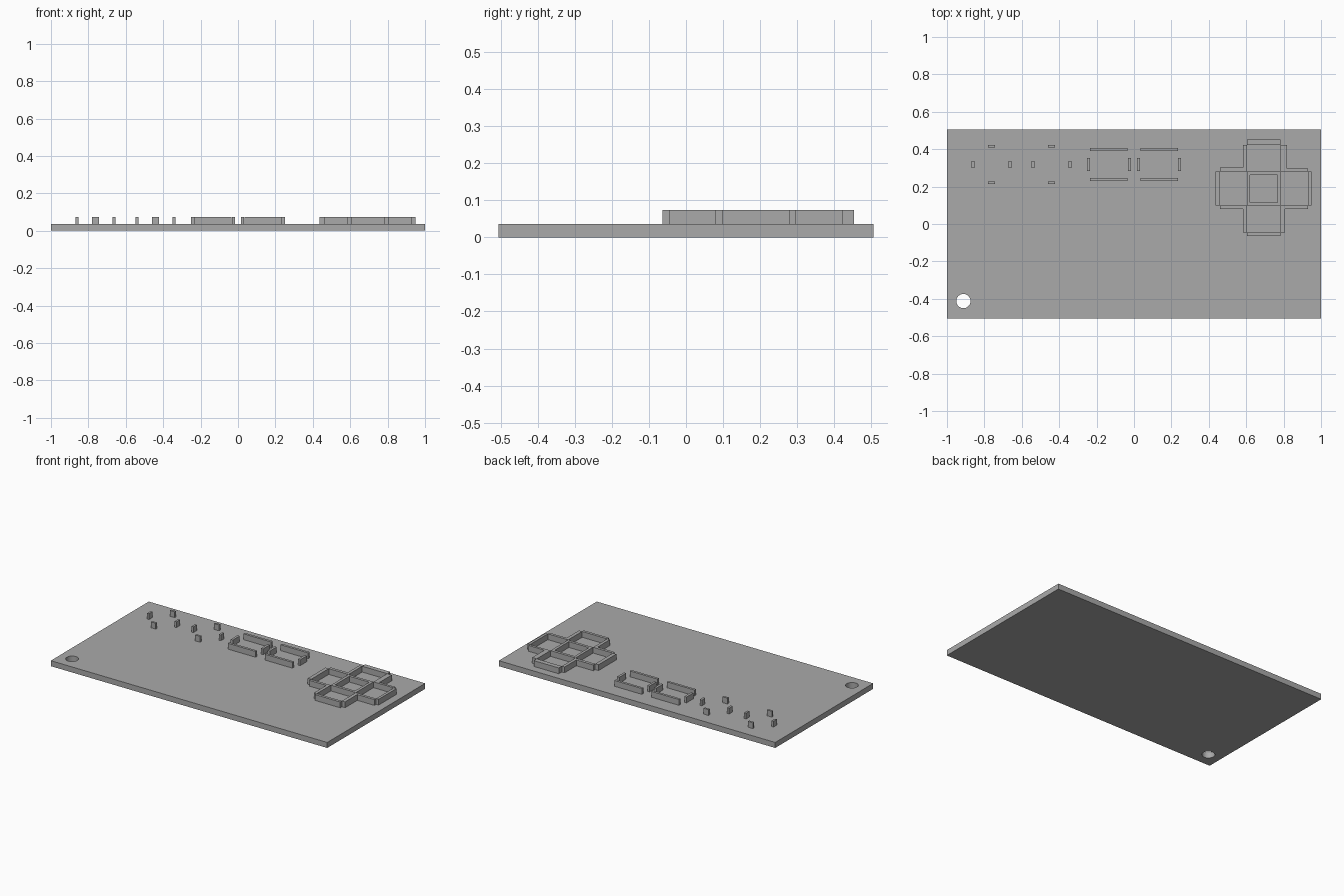
import bpy, bmesh
from mathutils import Matrix

BOARD_TOP, WALL_TOP = 0.036, 0.074

if "Cube" in bpy.data.objects:
    bpy.data.objects.remove(bpy.data.objects["Cube"], do_unlink=True)

grey = bpy.data.materials.new("plain grey")
grey.use_nodes = True
grey.diffuse_color = (0.4, 0.4, 0.4, 1)
grey.node_tree.nodes["Principled BSDF"].inputs["Base Color"].default_value = grey.diffuse_color


def make_boxes(name, rects, z0=BOARD_TOP, z1=WALL_TOP):
    """One object made of upright boxes, each given as (x0, x1, y0, y1)."""
    bm = bmesh.new()
    for x0, x1, y0, y1 in rects:
        place = Matrix.Translation(((x0 + x1) / 2, (y0 + y1) / 2, (z0 + z1) / 2))
        size = Matrix.Diagonal((x1 - x0, y1 - y0, z1 - z0, 1))
        bmesh.ops.create_cube(bm, size=1, matrix=place @ size)
    mesh = bpy.data.meshes.new(name)
    bm.to_mesh(mesh)
    bm.free()
    mesh.materials.append(grey)
    obj = bpy.data.objects.new(name, mesh)
    bpy.context.collection.objects.link(obj)
    return obj


def make_ring(name, cx, cy, dx, dy, len_x, len_y, t):
    """Four separate bars around a centre: two along x, two along y."""
    rects = []
    for s in (-1, 1):
        y, x = cy + s * dy, cx + s * dx
        rects.append((cx - len_x / 2, cx + len_x / 2, y - t / 2, y + t / 2))
        rects.append((x - t / 2, x + t / 2, cy - len_y / 2, cy + len_y / 2))
    make_boxes(name, rects)


# Base board with a round hole in the front right corner
board = make_boxes("base_board", [(-1, 1, -0.506, 0.506)], 0, BOARD_TOP)
bpy.ops.mesh.primitive_cylinder_add(vertices=48, radius=0.038, depth=0.3,
                                    location=(-0.912, -0.412, 0))
cutter = bpy.context.object
cutter.name = "hole_cutter"
cutter.hide_render = True
cutter.data.materials.append(grey)
cut = board.modifiers.new("hole", 'BOOLEAN')
cut.operation, cut.object, cut.solver = 'DIFFERENCE', cutter, 'EXACT'
bpy.context.view_layer.objects.active = board
bpy.ops.object.modifier_apply(modifier=cut.name)
bpy.data.objects.remove(cutter, do_unlink=True)
bpy.ops.object.select_all(action='DESELECT')
board.select_set(True)
bpy.ops.object.shade_smooth_by_angle()

# Two groups of small locating pegs
for name, cx in (("outer_pegs", -0.762), ("inner_pegs", -0.441)):
    make_ring(name, cx, 0.318, 0.099, 0.098, 0.035, 0.035, 0.014)

# Two groups of long locating bars
for name, cx in (("right_bars", -0.134), ("left_bars", 0.134)):
    make_ring(name, cx, 0.318, 0.109, 0.081, 0.2, 0.07, 0.016)

# Square wall in the middle of the cross
X0, X1, Y0, Y1, T = 0.603, 0.784, 0.098, 0.281, 0.018
make_boxes("centre_wall", [
    (X0, X1, Y0, Y0 + T), (X0, X1, Y1 - T, Y1),
    (X0, X0 + T, Y0 + T, Y1 - T), (X1 - T, X1, Y0 + T, Y1 - T)])

# Cross arms: two side walls and an end wall each
make_boxes("back_arm", [
    (X0 - 0.02, X0, Y1, 0.422), (X1, X1 + 0.033, Y1, 0.422), (X0, X1, 0.422, 0.453)])
make_boxes("front_arm", [
    (X0 - 0.02, X0, -0.046, Y0), (X1, X1 + 0.023, -0.046, Y0), (X0, X1, -0.064, -0.046)])
make_boxes("right_arm", [
    (0.46, X0 - 0.02, Y1, Y1 + 0.02), (0.46, X0 - 0.02, Y0 - T, Y0), (0.436, 0.46, Y0, Y1)])
make_boxes("left_arm", [
    (X1 + 0.033, 0.931, Y1, Y1 + 0.016), (X1 + 0.023, 0.931, Y0 - T, Y0),
    (0.931, 0.949, Y0, Y1)])
